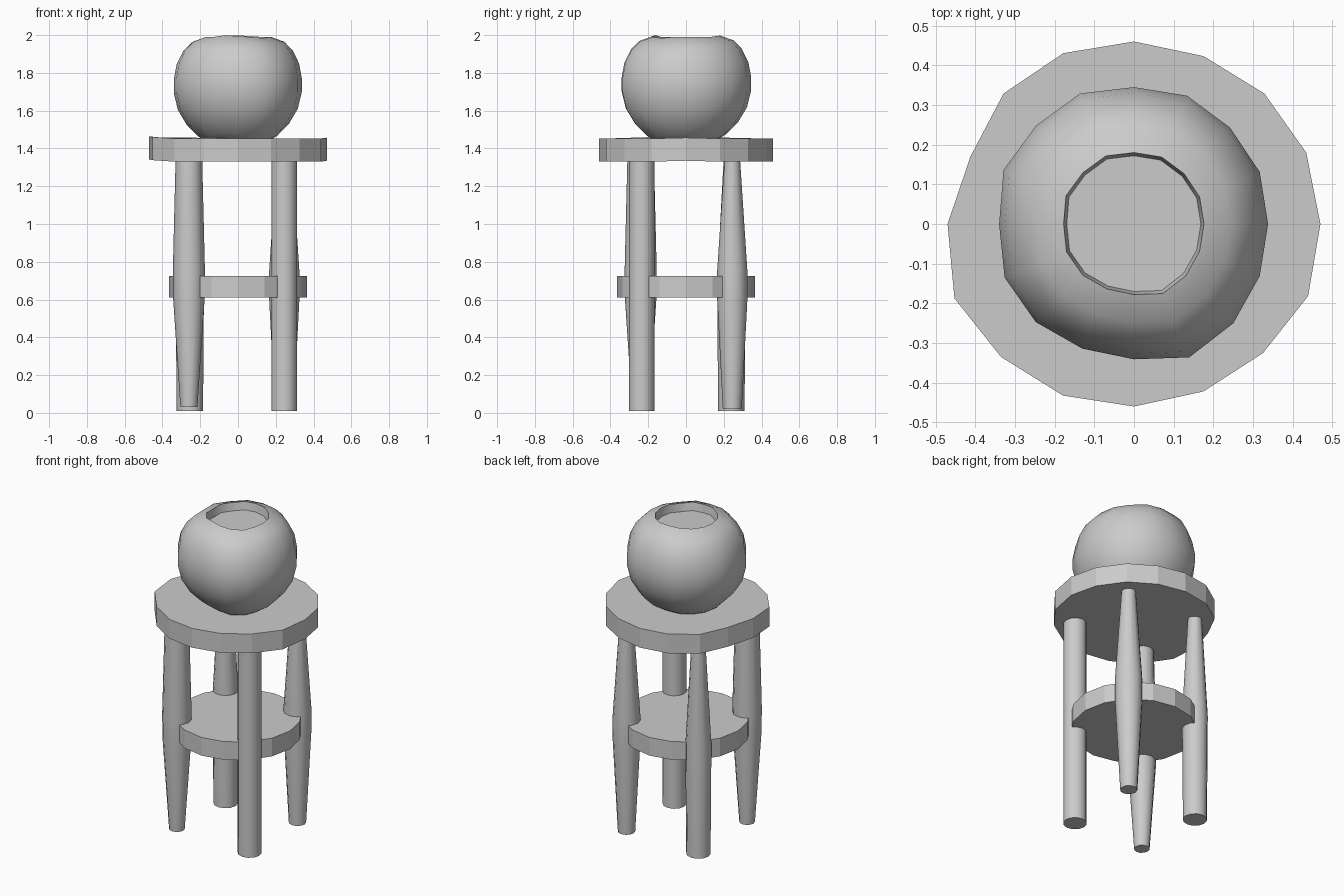
import bpy, bmesh, math

if "Cube" in bpy.data.objects:
    bpy.data.objects.remove(bpy.data.objects["Cube"])


def lathe(name, profile, sides=16, centre=(0, 0), wobble=None, lift=None, smooth=None):
    """Revolve (radius, z) points into a closed solid; wobble/lift vary by side."""
    wobble = wobble or [1.0] * sides
    lift = lift or {}
    bm = bmesh.new()
    rings = []
    for r, z in profile:
        ring = []
        for i in range(sides):
            a = math.tau * i / sides
            ring.append(bm.verts.new((centre[0] + r * wobble[i] * math.cos(a),
                                      centre[1] + r * wobble[i] * math.sin(a),
                                      z + lift.get(i, 0))))
        rings.append(ring)
    for low, high in zip(rings, rings[1:]):
        for i in range(sides):
            j = (i + 1) % sides
            bm.faces.new((low[i], low[j], high[j], high[i]))
    bm.faces.new(rings[0][::-1])
    bm.faces.new(rings[-1])
    bmesh.ops.recalc_face_normals(bm, faces=bm.faces)
    mesh = bpy.data.meshes.new(name)
    bm.to_mesh(mesh)
    bm.free()
    ob = bpy.data.objects.new(name, mesh)
    bpy.context.collection.objects.link(ob)
    if smooth:
        bpy.ops.object.select_all(action='DESELECT')
        ob.select_set(True)
        bpy.context.view_layer.objects.active = ob
        bpy.ops.object.shade_smooth_by_angle(angle=math.radians(smooth))
    return ob


# Table top, slightly uneven round slab
top_radii = [.47, .47, .465, .458, .46, .466, .465, .446,
             .47, .49, .474, .468, .46, .457, .46, .475]
lathe("table_top", [(1, 1.33), (1, 1.452)], wobble=top_radii,
      lift={7: .006, 8: .012, 9: .008, 0: .005})

# Lower shelf between the legs
lathe("lower_shelf", [(.365, .61), (.365, .725)])

# Four hand-carved legs, each with its own taper
legs = {
    "front_left_leg": ((-.26, -.24), [(.045, .03), (.083, .6), (.085, .75), (.07, 1.36)]),
    "front_right_leg": ((.245, -.235), [(.068, .01), (.068, 1.36)]),
    "back_right_leg": ((.245, .245), [(.05, .02), (.08, .6), (.08, .75), (.04, 1.36)]),
    "back_left_leg": ((-.255, .24), [(.07, .01), (.075, .7), (.04, 1.36)]),
}
for name, (centre, profile) in legs.items():
    lathe(name, profile, sides=12, centre=centre, smooth=40)

# Round pot with a shallow filled mouth
pot_radii = [.34, .345, .345, .352, .347, .358, .352, .358,
             .342, .355, .352, .342, .343, .366, .356, .345]
pot_wobble = [r / .347 for r in pot_radii]
lathe("pot", [(.17, 1.44), (.215, 1.47), (.275, 1.53), (.323, 1.61), (.345, 1.70),
              (.345, 1.77), (.33, 1.85), (.295, 1.92), (.25, 1.965), (.18, 1.99),
              (.172, 1.94)],
      wobble=pot_wobble, lift={3: .005, 4: .008, 5: .006, 11: .01, 12: .004, 8: -.006, 14: -.006},
      smooth=40)
